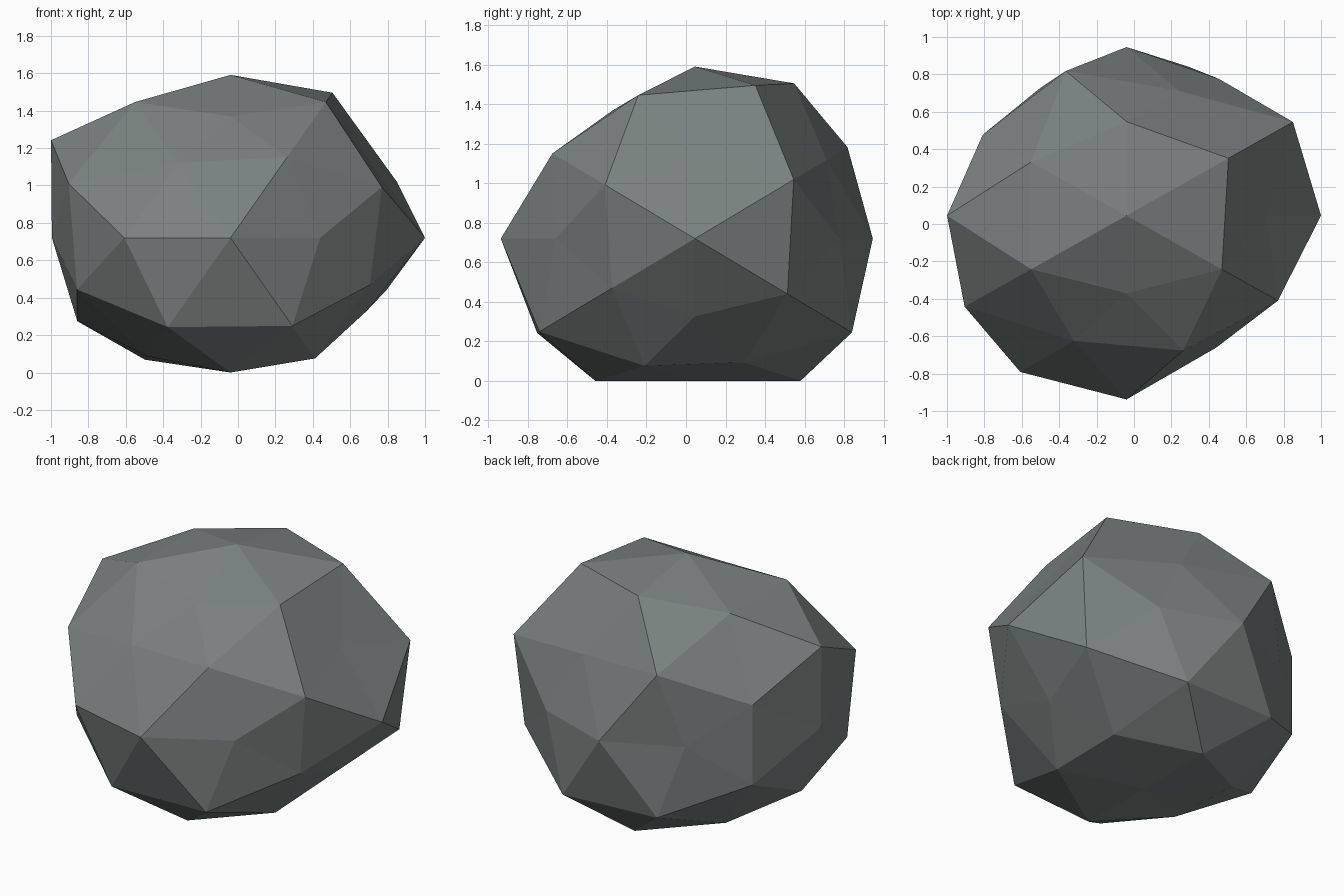
import bpy
import bmesh
from mathutils import Vector

if "Cube" in bpy.data.objects:
    bpy.data.objects.remove(bpy.data.objects["Cube"])

CENTRE = Vector((-0.04, 0.045, 0.72))
SQUASH = Vector((1.0, 0.91, 0.88))
A, B, C = 0.809, 0.5, 0.309      # edge-midpoint direction components
P, Q = 0.851, 0.526              # icosahedron corner components


def signed(x, y, z):
    """All sign combinations of a direction, skipping the zero components."""
    def opts(v):
        return (-v, v) if v else (0,)
    return [Vector((i, j, k)) for i in opts(x) for j in opts(y) for k in opts(z)]


# Direction families of a once-divided icosahedron, with the rock's radius along each
families = [
    ((P, 0, Q), (0.963, 1.128, 0.852, 0.88)),
    ((Q, P, 0), (1.08, 0.88, 0.912, 0.943)),
    ((0, Q, P), (1.055, 0.868, 1.118, 1.05)),
    ((1, 0, 0), (0.955, 1.04)),
    ((0, 1, 0), (1.08, 0.99)),
    ((0, 0, 1), (1.0, 0.99)),
    ((A, B, C), (1.014, 1.07, 0.95, 0.95, 0.922, 1.0, 1.03, 1.10)),
    ((C, A, B), (1.085, 0.91, 1.045, 1.05, 1.07, 0.98, 1.08, 0.906)),
    ((B, C, A), (0.89, 1.02, 0.915, 1.02, 0.905, 1.02, 0.88, 1.09)),
]

# Even faceted ball
bm = bmesh.new()
radius = {}
for direction, radii in families:
    for d, r in zip(signed(*direction), radii):
        radius[bm.verts.new(d.normalized())] = r
bmesh.ops.convex_hull(bm, input=bm.verts[:])

# Push each corner in or out, squash, and flatten the underside on the ground
for v, r in radius.items():
    v.co = CENTRE + v.co * r * SQUASH
    v.co.z = max(v.co.z, 0.0)
bmesh.ops.recalc_face_normals(bm, faces=bm.faces[:])

mesh = bpy.data.meshes.new("rock")
bm.to_mesh(mesh)
bm.free()
rock = bpy.data.objects.new("rock", mesh)
bpy.context.collection.objects.link(rock)

# Stone colour
stone = bpy.data.materials.new("grey_stone")
stone.diffuse_color = (0.19, 0.22, 0.215, 1.0)
stone.use_nodes = True
stone.node_tree.nodes["Principled BSDF"].inputs["Base Color"].default_value = stone.diffuse_color
mesh.materials.append(stone)
